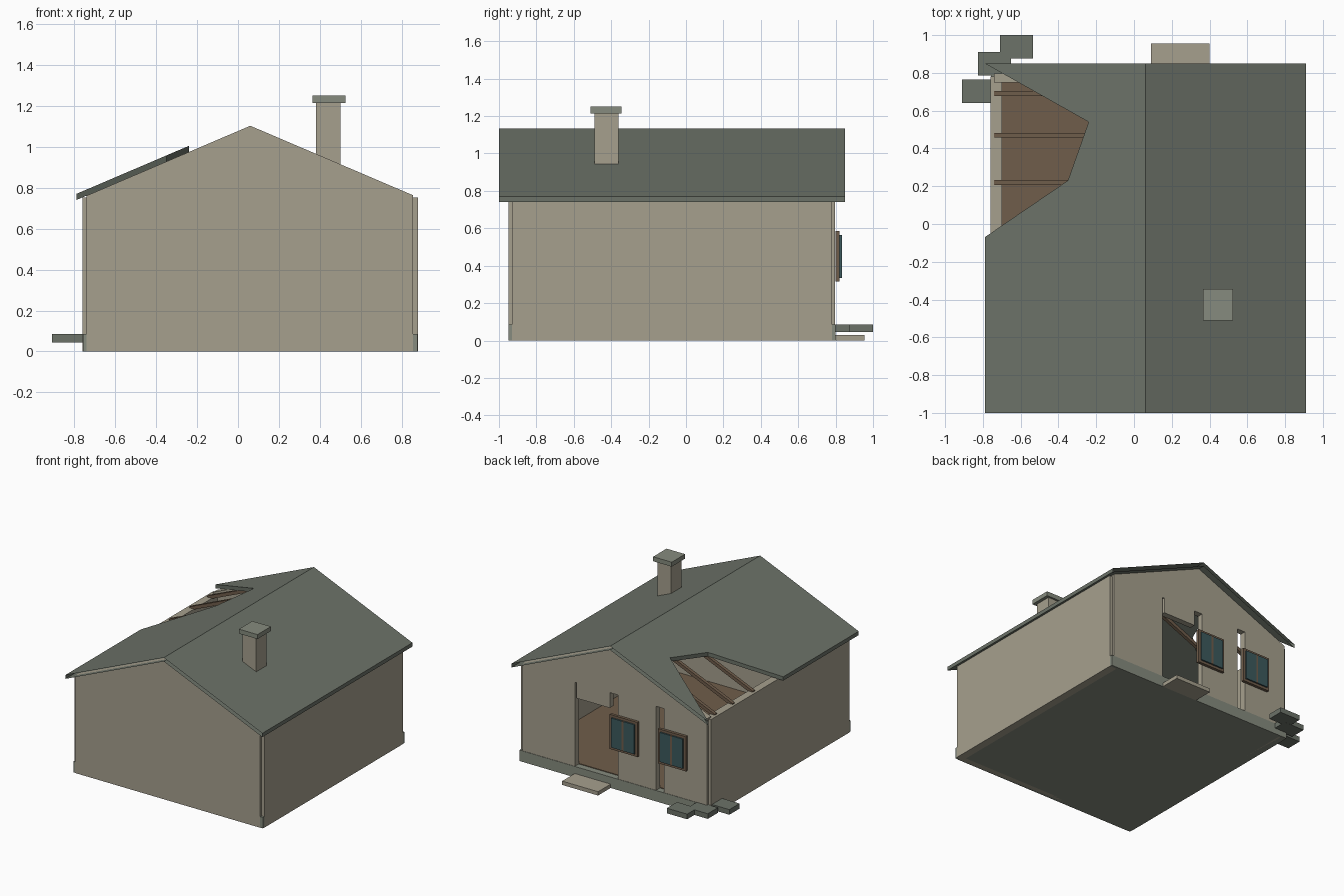
import bpy, bmesh
from mathutils import Vector

if "Cube" in bpy.data.objects:
    bpy.data.objects.remove(bpy.data.objects["Cube"])


def mat(name, rgb):
    m = bpy.data.materials.new(name)
    m.diffuse_color = (*rgb, 1)
    m.use_nodes = True
    m.node_tree.nodes["Principled BSDF"].inputs["Base Color"].default_value = m.diffuse_color
    return m


PLASTER = mat("plaster", (0.38, 0.35, 0.27))
SLATE = mat("slate_green", (0.15, 0.17, 0.14))
STONE = mat("stone_grey", (0.24, 0.26, 0.21))
WOOD = mat("wood", (0.16, 0.11, 0.07))
GLASS = mat("glass_teal", (0.045, 0.10, 0.11))


def finish(name, bm, m, recalc=True):
    if recalc:
        bmesh.ops.recalc_face_normals(bm, faces=bm.faces)
    me = bpy.data.meshes.new(name)
    bm.to_mesh(me)
    bm.free()
    ob = bpy.data.objects.new(name, me)
    bpy.context.collection.objects.link(ob)
    me.materials.append(m)
    return ob


def box(name, x, y, z, m):
    bm = bmesh.new()
    bmesh.ops.create_cube(bm, size=1)
    for v in bm.verts:
        v.co = Vector([lo + (c + 0.5) * (hi - lo)
                       for c, (lo, hi) in zip(v.co, (x, y, z))])
    return finish(name, bm, m)


def extrude_y(name, profile, y0, y1, m):
    """Extrude an (x, z) outline along y."""
    bm = bmesh.new()
    face = bm.faces.new([bm.verts.new((x, y0, z)) for x, z in profile])
    ext = bmesh.ops.extrude_face_region(bm, geom=[face])["geom"]
    bmesh.ops.translate(bm, vec=(0, y1 - y0, 0),
                        verts=[g for g in ext if isinstance(g, bmesh.types.BMVert)])
    return finish(name, bm, m)


RIDGE_X, RIDGE_Z, SLOPE = 0.06, 1.103, 0.427


def under(x):
    """Height of the roof underside."""
    return RIDGE_Z - SLOPE * abs(x - RIDGE_X)


# Plinth and interior floor
box("plinth", (-0.758, 0.878), (-0.948, 0.80), (0, 0.085), STONE)
box("floor", (-0.70, 0.82), (-0.90, 0.75), (0.08, 0.09), WOOD)

# Gable walls; the back one has a doorway and broken slits
gable = [(0.855, under(0.855)), (RIDGE_X, RIDGE_Z), (-0.74, under(-0.74))]
extrude_y("front_wall", [(-0.74, 0), (0.855, 0)] + gable, -0.95, -0.90, PLASTER)
back = [(-0.74, 0.085), (-0.37, 0.085), (-0.37, 0.74), (-0.30, 0.74), (-0.30, 0.085),
        (0.03, 0.085), (0.03, 0.74), (0.10, 0.74), (0.10, 0.62), (0.385, 0.62),
        (0.385, 0.74), (0.40, 0.74), (0.40, 0.085), (0.855, 0.085)]
extrude_y("back_wall", back + gable, 0.75, 0.797, PLASTER)

# Side walls, set in from the corners
for side, x in (("left", (-0.76, -0.70)), ("right", (0.82, 0.88))):
    box(side + "_wall", x, (-0.93, 0.78), (0, 0.752), PLASTER)

# Roof slopes: thin shells open at the gable ends; the left one is broken away
slopes = {
    "roof_right": [(0.06, -1), (0.91, -1), (0.91, 0.85), (0.06, 0.85)],
    "roof_left": [(0.06, 0.85), (-0.79, 0.85), (-0.24, 0.54), (-0.35, 0.23),
                  (-0.79, -0.07), (-0.79, -1), (0.06, -1)],
}
for name, pts in slopes.items():
    bm = bmesh.new()
    top = [bm.verts.new((x, y, under(x) + 0.03)) for x, y in pts]
    low = [bm.verts.new((x, y, under(x))) for x, y in pts]
    bm.faces.new(top)
    bm.faces.new(low[::-1])
    for i, (a, b) in enumerate(zip(pts, pts[1:] + pts[:1])):
        j = (i + 1) % len(pts)
        at_gable = a[1] == b[1]
        at_ridge = a[0] == b[0] == RIDGE_X
        if not at_gable and not at_ridge:
            bm.faces.new((top[i], low[i], low[j], top[j]))
    finish(name, bm, SLATE, recalc=False)

# Exposed rafters
for i, y in enumerate((0.69, 0.47, 0.22)):
    a, b = -0.74, 0.05
    extrude_y(f"rafter_{i + 1}", [(a, under(a) - 0.03), (b, under(b) - 0.03),
                                  (b, under(b) - 0.002), (a, under(a) - 0.002)],
              y - 0.013, y + 0.013, WOOD)

# Chimney
box("chimney", (0.38, 0.50), (-0.49, -0.36), (0.88, 1.215), PLASTER)
box("chimney_cap", (0.365, 0.525), (-0.51, -0.345), (1.215, 1.25), STONE)

# Windows: outer frame, two sashes and panes each
for n, cx in enumerate((-0.036, -0.455), 1):
    x0, x1, z0, z1 = cx - 0.12, cx + 0.12, 0.315, 0.585
    t = 0.02
    for part, x, z in (("left", (x0, x0 + t), (z0, z1)), ("right", (x1 - t, x1), (z0, z1)),
                       ("bottom", (x0 + t, x1 - t), (z0, z0 + t)),
                       ("top", (x0 + t, x1 - t), (z1 - t, z1))):
        box(f"window_{n}_frame_{part}", x, (0.80, 0.822), z, WOOD)
    box(f"window_{n}_mullion", (cx - 0.008, cx + 0.008), (0.80, 0.835),
        (z0 + t, z1 - t), WOOD)
    for s, (a, b) in (("left", (x0 + t, cx - 0.008)), ("right", (cx + 0.008, x1 - t))):
        box(f"window_{n}_pane_{s}", (a, b), (0.80, 0.833), (z0 + t, z1 - t), GLASS)

# Doorstep and stepping slabs
box("doorstep", (0.09, 0.40), (0.80, 0.955), (0, 0.03), PLASTER)
for i, (x, y) in enumerate((((-0.91, -0.74), (0.64, 0.765)),
                            ((-0.825, -0.65), (0.785, 0.91)),
                            ((-0.71, -0.535), (0.875, 1.0)))):
    box(f"stepping_slab_{i + 1}", x, y, (0.045 + i * 0.0005, 0.085 + i * 0.0005), SLATE)
